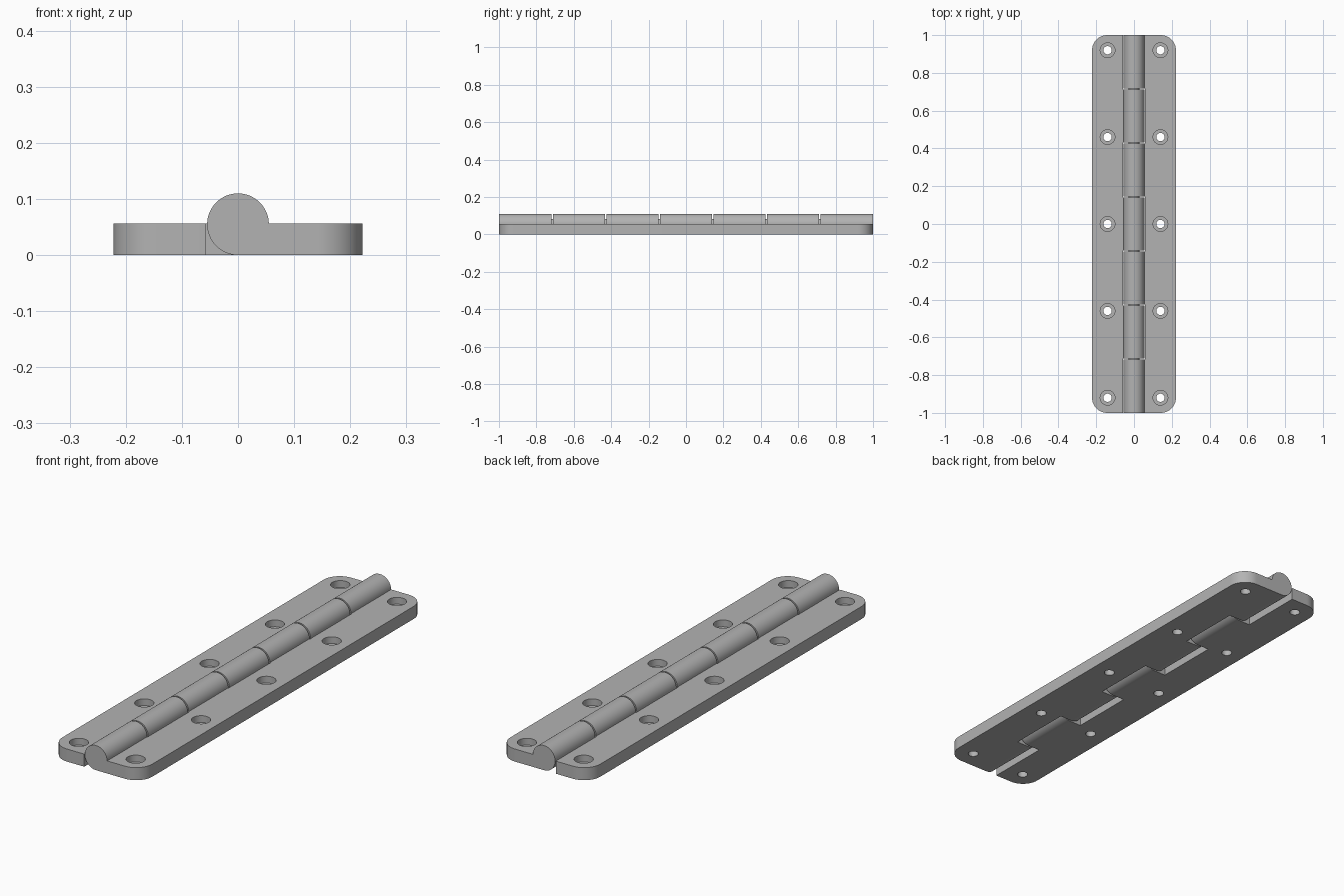
import bpy, bmesh, math
from mathutils import Vector

if "Cube" in bpy.data.objects:
    bpy.data.objects.remove(bpy.data.objects["Cube"], do_unlink=True)

# Main dimensions
HALF_W, THICK, R = 0.222, 0.056, 0.055
PLATE_IN, CORNER = 0.058, 0.08
PITCH, GAP = 2 / 7, 0.007

steel = bpy.data.materials.new("steel grey")
steel.use_nodes = True
steel.diffuse_color = (0.45, 0.45, 0.45, 1)
steel.node_tree.nodes["Principled BSDF"].inputs["Base Color"].default_value = steel.diffuse_color


def prism(bm, points, offset):
    """Extrude a closed loop of points along an offset vector."""
    face = bm.faces.new([bm.verts.new(p) for p in points])
    new = bmesh.ops.extrude_face_region(bm, geom=[face], use_keep_orig=True)["geom"]
    bmesh.ops.translate(bm, vec=offset, verts=[g for g in new if isinstance(g, bmesh.types.BMVert)])


def finish(name, bm):
    bmesh.ops.recalc_face_normals(bm, faces=bm.faces)
    mesh = bpy.data.meshes.new(name)
    bm.to_mesh(mesh)
    bm.free()
    mesh.materials.append(steel)
    obj = bpy.data.objects.new(name, mesh)
    bpy.context.collection.objects.link(obj)
    return obj


def combine(obj, tool, operation):
    mod = obj.modifiers.new(operation.title(), "BOOLEAN")
    mod.operation, mod.object, mod.solver = operation, tool, "EXACT"
    bpy.context.view_layer.objects.active = obj
    bpy.ops.object.modifier_apply(modifier=mod.name)
    bpy.data.objects.remove(tool, do_unlink=True)


def smooth(obj):
    bpy.ops.object.select_all(action="DESELECT")
    obj.select_set(True)
    bpy.context.view_layer.objects.active = obj
    bpy.ops.object.shade_smooth_by_angle(angle=math.radians(30))


def arc(cx, cy, r, start, end, steps):
    for i in range(steps + 1):
        a = math.radians(start + (end - start) * i / steps)
        yield cx + r * math.cos(a), cy + r * math.sin(a)


def screw_cutter():
    """Five stepped cutters: a wide counterbore over a narrow through hole."""
    bm = bmesh.new()
    rings = [(0.022, -0.02), (0.022, 0.026), (0.039, 0.026), (0.039, 0.1)]
    for k in range(-2, 3):
        loops = [[bm.verts.new((x, y, z)) for x, y in list(arc(0, k * 0.46, r, 0, 360, 32))[:-1]]
                 for r, z in rings]
        for low, high in zip(loops, loops[1:]):
            for i in range(32):
                j = (i + 1) % 32
                bm.faces.new((low[i], low[j], high[j], high[i]))
        bm.faces.new(loops[0])
        bm.faces.new(loops[-1])
    return finish("screw_cutter", bm)


def leaf(name, side, knuckle_ids):
    # Flat plate with rounded outer corners
    bm = bmesh.new()
    cx, cy = HALF_W - CORNER, 1 - CORNER
    outline = [(PLATE_IN, -1), *arc(cx, -cy, CORNER, -90, 0, 16),
               *arc(cx, cy, CORNER, 0, 90, 16), (PLATE_IN, 1)]
    prism(bm, [(side * x, y, 0) for x, y in outline], Vector((0, 0, THICK)))
    plate = finish(name, bm)

    # Knuckles: round barrel blending into the plate underneath
    bm = bmesh.new()
    profile = [*arc(0, R, R, 0, 270, 48), (PLATE_IN + 0.01, 0), (PLATE_IN + 0.01, THICK), (R, THICK)]
    for k in knuckle_ids:
        y0 = -1 + k * PITCH + (GAP / 2 if k > 0 else 0)
        y1 = -1 + (k + 1) * PITCH - (GAP / 2 if k < 6 else 0)
        prism(bm, [(side * x, y0, z) for x, z in profile], Vector((0, y1 - y0, 0)))
    combine(plate, finish("knuckles", bm), "UNION")

    # Screw holes
    cutter = screw_cutter()
    cutter.location.x = side * 0.14
    bpy.context.view_layer.update()
    combine(plate, cutter, "DIFFERENCE")
    smooth(plate)


leaf("left_leaf", 1, range(0, 7, 2))
leaf("right_leaf", -1, range(1, 7, 2))

# Hidden pin running through the barrel
bm = bmesh.new()
prism(bm, [(x, -0.97, z) for x, z in list(arc(0, R, 0.028, 0, 360, 32))[:-1]], Vector((0, 1.94, 0)))
smooth(finish("hinge_pin", bm))
